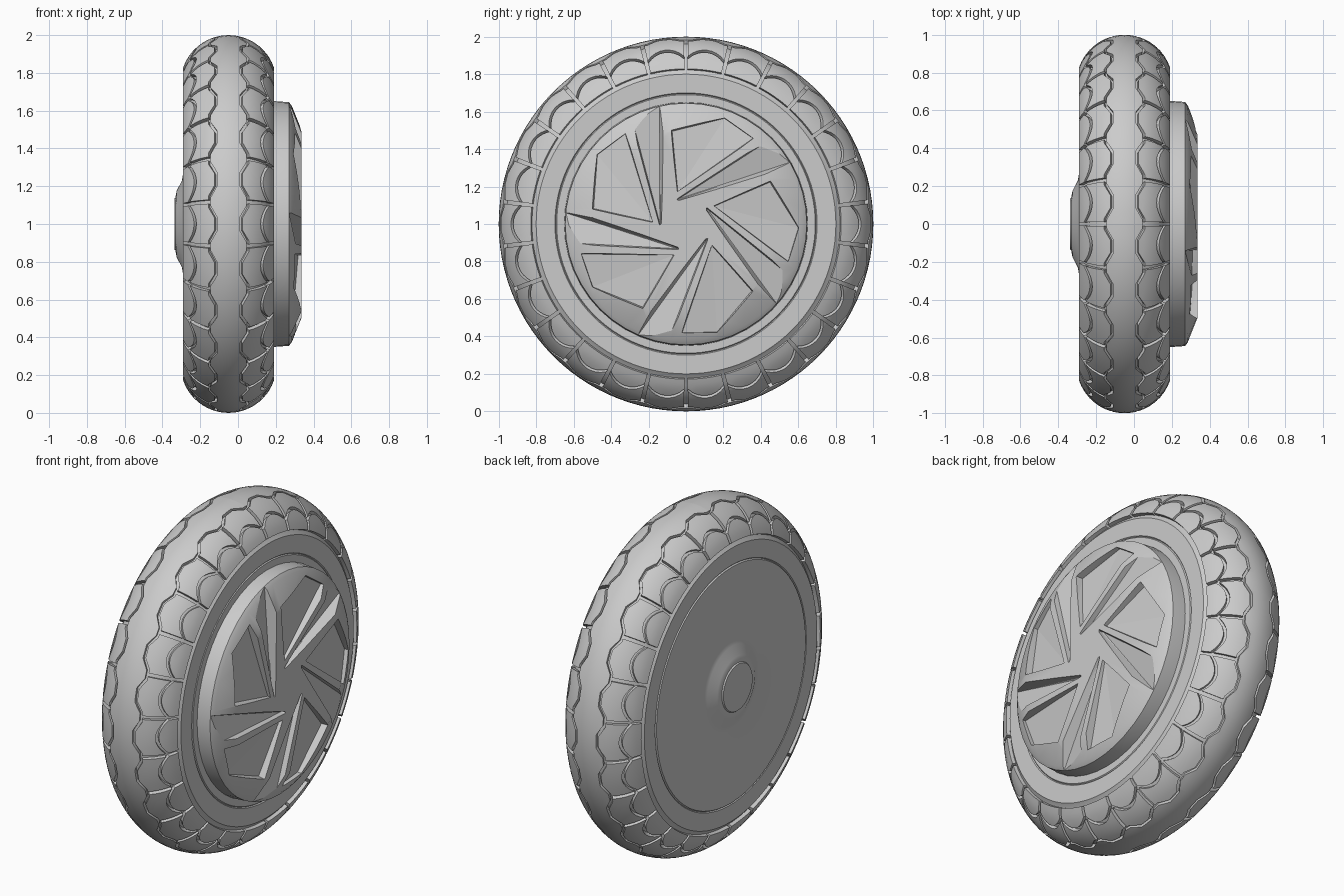
import bpy, bmesh
from math import sin, cos, radians, pi
from mathutils import Matrix

if "Cube" in bpy.data.objects:
    bpy.data.objects.remove(bpy.data.objects["Cube"])

grey = bpy.data.materials.new("plain grey")
grey.use_nodes = True
grey.diffuse_color = (0.6, 0.6, 0.6, 1)
grey.node_tree.nodes["Principled BSDF"].inputs["Base Color"].default_value = (0.6, 0.6, 0.6, 1)

MID = -0.05            # tyre centre plane
ARC_R, TUBE = 0.746, 0.254
COUNT = 26             # tread pitches
PITCH = 360 / COUNT


def polar(x, r, deg):
    a = radians(deg)
    return (x, r * cos(a), 1 + r * sin(a))


def finish(bm, name):
    bmesh.ops.recalc_face_normals(bm, faces=bm.faces)
    mesh = bpy.data.meshes.new(name)
    bm.to_mesh(mesh)
    bm.free()
    ob = bpy.data.objects.new(name, mesh)
    bpy.context.collection.objects.link(ob)
    mesh.materials.append(grey)
    return ob


def smooth(ob, deg=30):
    bpy.ops.object.select_all(action='DESELECT')
    ob.select_set(True)
    bpy.context.view_layer.objects.active = ob
    bpy.ops.object.shade_smooth_by_angle(angle=radians(deg))


def lathe(name, profile, steps):
    """Revolve (x, radius) points about the axle."""
    bm = bmesh.new()
    verts = [bm.verts.new(polar(x, r, 90)) for x, r in profile]
    edges = [bm.edges.new(p) for p in zip(verts, verts[1:])]
    bmesh.ops.spin(bm, geom=verts + edges, cent=(0, 0, 1), axis=(1, 0, 0),
                   angle=2 * pi, steps=steps, use_merge=True)
    bmesh.ops.remove_doubles(bm, verts=bm.verts, dist=1e-5)
    return finish(bm, name)


# Tyre carcass: rounded crown under the tread, flat sidewalls with a bead groove
def crown(phi, tube=TUBE):
    a = radians(phi)
    return MID + tube * sin(a), ARC_R + tube * cos(a)


side = [(0.19, 0.64), (0.19, 0.69), (0.184, 0.695), (0.19, 0.70), (0.19, 0.80)]
arc = [crown(p, TUBE - 0.022) for p in range(70, -71, -10)]
tyre = lathe("tyre", side + arc + [(2 * MID - x, r) for x, r in reversed(side)], 104)
smooth(tyre)

# Tread: outlines drawn flat as (crown angle, wheel angle), then raised and wrapped
H = PITCH / 2
E = H - 0.6


def arch(low, high, n=8):
    """Curved edge running across one pitch, rising in the middle."""
    ts = [-1 + 2 * i / n for i in range(n + 1)]
    return [(high + (low - high) * t * t, E * t) for t in ts]


half_wave = [(22, -H), (22, -5.6), (14, -2.2), (14, 2.2), (22, 5.6), (22, H)]
band = half_wave + [(-p, a) for p, a in reversed(half_wave)]
block = [(25, -E), (25, -5.2), (17, -1.9), (17, 1.9), (25, 5.2), (25, E)] + arch(54, 42)[::-1]
scallop = arch(58, 46) + [(71, E), (71, -E)]
flip = lambda pts: [(-p, a) for p, a in pts]

bm = bmesh.new()
for i in range(COUNT):
    mid = 90 + (i + 0.5) * PITCH
    for outline in (band, block, flip(block), scallop, flip(scallop)):
        bm.faces.new([bm.verts.new((p, a + mid, 0)) for p, a in outline])
bmesh.ops.remove_doubles(bm, verts=bm.verts, dist=1e-3)


def slice_at(co, no):
    bmesh.ops.bisect_plane(bm, geom=bm.verts[:] + bm.edges[:] + bm.faces[:],
                           plane_co=co, plane_no=no, dist=1e-4)


for p in range(-64, 65, 8):
    slice_at((p, 0, 0), (1, 0, 0))
for i in range(COUNT * 4):
    slice_at((0, 90 + i * PITCH / 4, 0), (0, 1, 0))
up = bmesh.ops.extrude_face_region(bm, geom=bm.faces[:])
for v in up["geom"]:
    if isinstance(v, bmesh.types.BMVert):
        v.co.z = 1
for v in bm.verts:
    x, r = crown(v.co.x, TUBE - 0.03 * (1 - v.co.z))
    v.co = polar(x, r, v.co.y)
bmesh.ops.remove_doubles(bm, verts=bm.verts, dist=1e-4)
smooth(finish(bm, "tread"))

# Rear cover disc with raised axle boss
lathe_back = lathe("rear_cover", [(-0.27, 0.70), (-0.292, 0.69), (-0.292, 0.26), (-0.297, 0.23),
                                  (-0.325, 0.175), (-0.33, 0.15), (-0.33, 0.14),
                                  (-0.337, 0.135), (-0.337, 0)], 64)
smooth(lathe_back, 40)

# Front hub: stepped drum with a bevelled face
hub = lathe("hub", [(0.1, 0), (0.1, 0.65), (0.2, 0.65), (0.27, 0.645), (0.285, 0.625),
                    (0.335, 0.50), (0.335, 0)], 48)

# Cutters: five slanted channels and five sunken panels, as (radius, angle, depth)
channel = [(0.64, 117, 0.305), (0.655, 102.5, 0.27), (0.14, 178, 0.31), (0.135, 182, 0.315),
           (0.67, 118, 0.38), (0.67, 99, 0.38), (0.125, 170, 0.38), (0.15, 183, 0.38)]
panel = [(0.50, 98.5, 0.295), (0.60, 70, 0.27), (0.58, 52, 0.285), (0.18, 104, 0.318),
         (0.515, 99.5, 0.38), (0.61, 70, 0.38), (0.585, 51, 0.38), (0.175, 108, 0.38)]
bm = bmesh.new()
for k in range(5):
    for shape in (channel, panel):
        vs = [bm.verts.new(polar(x, r, a + 72 * k)) for r, a, x in shape]
        bmesh.ops.convex_hull(bm, input=vs)
cutter = finish(bm, "hub_cutter")
cutter.hide_render = True
mod = hub.modifiers.new("pinwheel", 'BOOLEAN')
mod.operation, mod.solver, mod.object = 'DIFFERENCE', 'EXACT', cutter
smooth(hub, 25)
bpy.ops.object.modifier_apply(modifier=mod.name)
bpy.data.objects.remove(cutter)
smooth(hub, 25)
